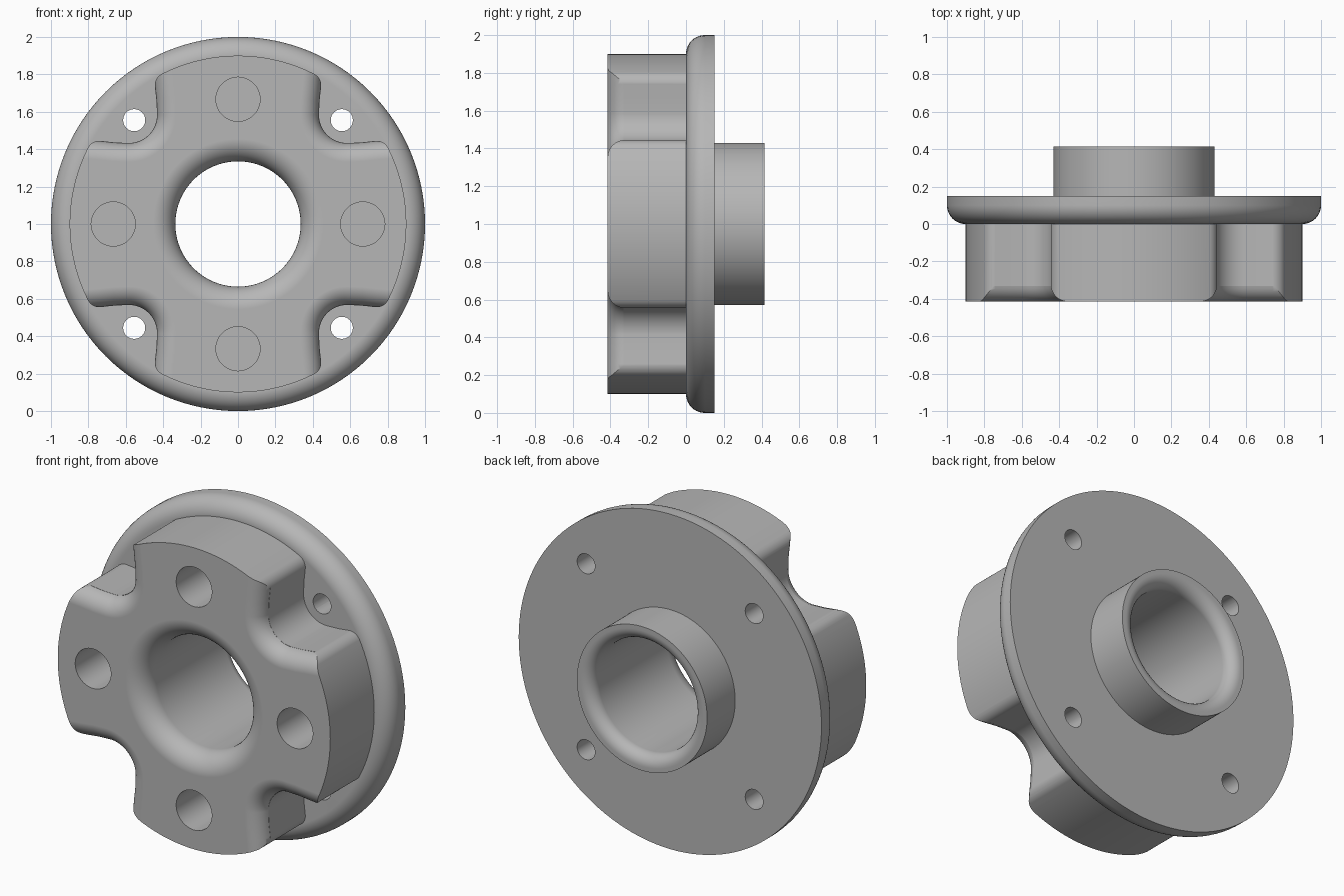
import bpy, bmesh, math
from mathutils import Vector

cube = bpy.data.objects.get("Cube")
if cube:
    bpy.data.objects.remove(cube, do_unlink=True)

FRONT, BACK = -0.415, 0.415      # overall depth
BORE, BODY_R = 0.335, 0.9
SEG = 128

metal = bpy.data.materials.new("grey_metal")
metal.use_nodes = True
grey = (0.47, 0.47, 0.47, 1)
metal.diffuse_color = grey
metal.node_tree.nodes["Principled BSDF"].inputs["Base Color"].default_value = grey


def arc(cx, cz, r, a, b, n):
    """Points on an arc, angles in degrees."""
    angles = [math.radians(a + (b - a) * i / n) for i in range(n + 1)]
    return [Vector((cx + r * math.cos(t), cz + r * math.sin(t))) for t in angles]


def circle(r, cx=0, cz=0, n=SEG):
    return arc(cx, cz, r, 0, 360, n)[:-1]


def loft(name, sections, closed=False):
    """Skin (outline, y) sections; cap the ends, or join last to first."""
    bm = bmesh.new()
    rings = [[bm.verts.new((p.x, y, p.y + 1)) for p in pts] for pts, y in sections]
    pairs = list(zip(rings, rings[1:]))
    if closed:
        pairs.append((rings[-1], rings[0]))
    else:
        bm.faces.new(rings[0])
        bm.faces.new(rings[-1])
    for r0, r1 in pairs:
        for i in range(len(r0)):
            j = (i + 1) % len(r0)
            bm.faces.new((r0[i], r0[j], r1[j], r1[i]))
    bmesh.ops.recalc_face_normals(bm, faces=bm.faces)
    mesh = bpy.data.meshes.new(name)
    bm.to_mesh(mesh)
    bm.free()
    mesh.materials.append(metal)
    obj = bpy.data.objects.new(name, mesh)
    bpy.context.collection.objects.link(obj)
    return obj


def activate(obj):
    bpy.ops.object.select_all(action='DESELECT')
    obj.select_set(True)
    bpy.context.view_layer.objects.active = obj


def cut(target, cutter):
    cutter.hide_render = True
    activate(target)
    mod = target.modifiers.new("cut", 'BOOLEAN')
    mod.operation, mod.solver, mod.object = 'DIFFERENCE', 'EXACT', cutter
    bpy.ops.object.modifier_apply(modifier=mod.name)
    bpy.data.objects.remove(cutter, do_unlink=True)


def fillet(radius, n=10):
    """(outward offset, y) steps of a rounding that ends at the front face."""
    for i in range(1, n + 1):
        a = math.pi / 2 * i / n
        yield radius * (1 - math.cos(a)), FRONT + radius * (1 - math.sin(a))


def turn(p, k):
    for _ in range(k):
        p = Vector((-p.y, p.x))
    return p


def mirrored(half):
    """Reflect half an outline in the diagonal and join both halves."""
    return [Vector((p.y, p.x)) for p in reversed(half)] + half[1:]


# Half of one notch wall, starting on the diagonal, then its rounded corner
wall = arc(0.583, 0.583, 0.15, 225, 180, 10) + [Vector((0.436, 0.66))]
corner_z = math.sqrt((BODY_R - 0.07) ** 2 - 0.375 ** 2)
corner_end = math.degrees(math.atan2(corner_z, 0.375))
corner = arc(0.375, corner_z, 0.07, 0, corner_end, 8)
rim = arc(0, 0, BODY_R, corner_end, 90, 12)[1:]
quadrant = mirrored(wall + corner + rim)[:-1]
outline = [turn(p, k) for k in range(4) for p in quadrant]

# Four-lobed body
body = loft("lobed_body", [(outline, FRONT), (outline, 0)])

# Rounded front edge of each notch
path = mirrored(wall + [corner[0], Vector((0.49, 1.3))])
normals = []
for i in range(len(path)):
    d = (path[min(i + 1, len(path) - 1)] - path[max(i - 1, 0)]).normalized()
    n = Vector((-d.y, d.x))
    normals.append(n if n.x + n.y < 0 else -n)
for k in range(4):
    sections = []
    for off, y in list(fillet(0.1)) + [(0.1, FRONT - 0.1)]:
        pts = [p + n * off for p, n in zip(path, normals)] + [Vector((1.3, 1.3))]
        sections.append(([turn(p, k) for p in pts], y))
    cut(body, loft("notch_rounding_cutter", sections))

# Centre bore with its rounded mouth
mouth = [(0, 0.1), (0, FRONT + 0.12)] + list(fillet(0.12)) + [(0.12, FRONT - 0.1)]
cut(body, loft("bore_cutter", [(circle(BORE + o), y) for o, y in mouth]))

# Large hole in each lobe
for k in range(4):
    c = turn(Vector((0.667, 0)), k)
    hole = circle(0.118, c.x, c.y, 48)
    cut(body, loft("lobe_hole_cutter", [(hole, FRONT - 0.1), (hole, 0.1)]))

# Open the body where it sits on the flange
bm = bmesh.new()
bm.from_mesh(body.data)
hidden = [f for f in bm.faces if all(abs(v.co.y) < 1e-4 for v in f.verts)]
bmesh.ops.delete(bm, geom=hidden, context='FACES')
bm.to_mesh(body.data)
bm.free()

# Round flange and rear hub, turned as one piece
profile = [Vector((BORE, 0))] + arc(0.9, 0.1, 0.1, -90, 0, 10)
profile += [Vector((1, 0.15)), Vector((0.43, 0.15)), Vector((0.43, BACK))]
profile += arc(BORE + 0.07, BACK - 0.07, 0.07, 90, 180, 8)
flange = loft("flange_and_hub", [(circle(p.x), p.y) for p in profile], closed=True)

# Small bolt hole in each notch
for k in range(4):
    c = turn(Vector((0.555, 0.555)), k)
    hole = circle(0.059, c.x, c.y, 40)
    cut(flange, loft("bolt_hole_cutter", [(hole, -0.1), (hole, 0.25)]))

# Smooth shading with crisp edges
for obj in (body, flange):
    activate(obj)
    bpy.ops.object.shade_smooth_by_angle(angle=math.radians(30))
    mod = obj.modifiers.new("face_weighted_shading", 'WEIGHTED_NORMAL')
    mod.keep_sharp = True
